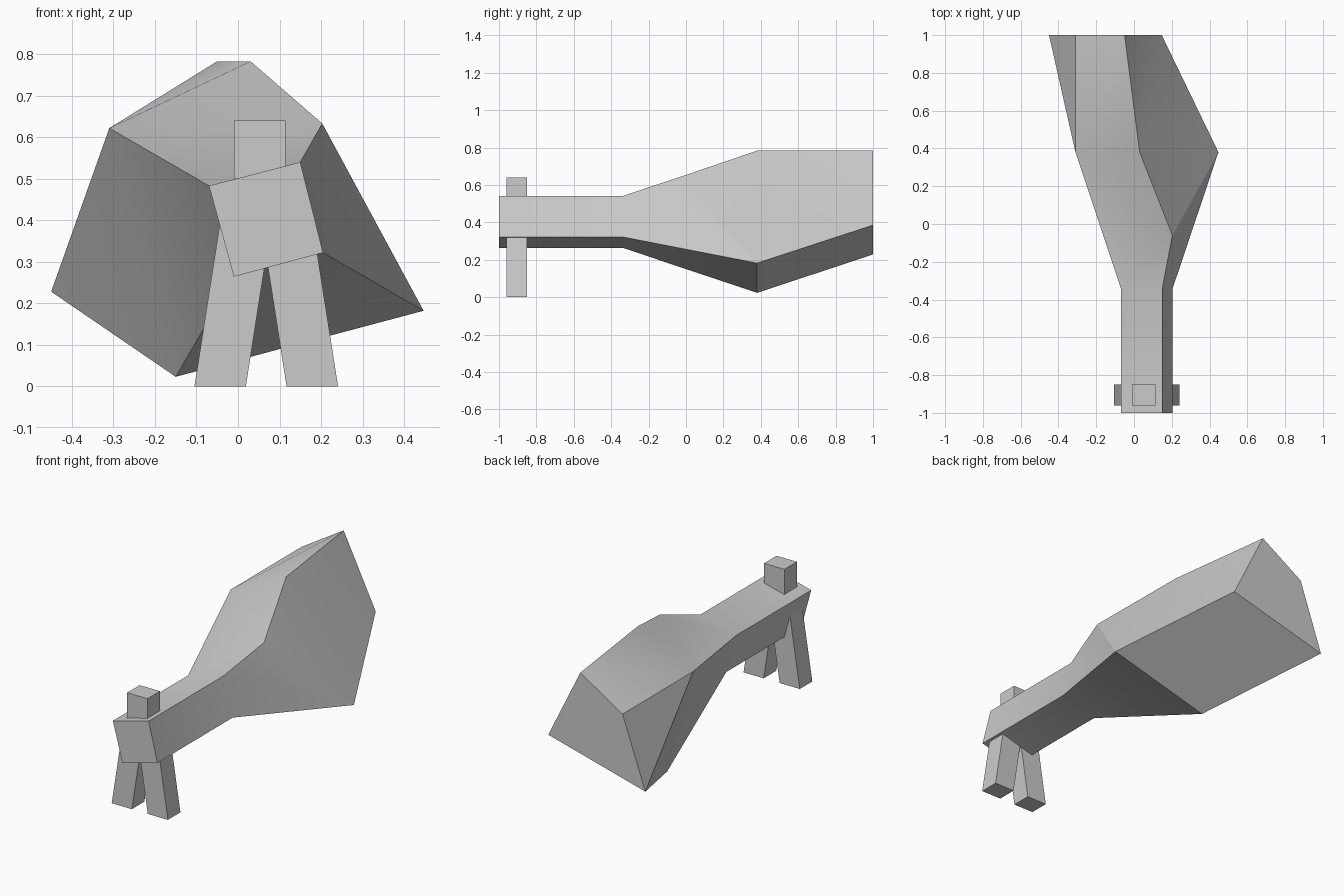
import bpy
import bmesh
import math

cube = bpy.data.objects.get("Cube")
if cube:
    bpy.data.objects.remove(cube, do_unlink=True)

# Single plain grey for the whole model
GREY = (0.6, 0.6, 0.6, 1.0)
grey = bpy.data.materials.new("plain_grey")
grey.use_nodes = True
grey.diffuse_color = GREY
grey.node_tree.nodes["Principled BSDF"].inputs["Base Color"].default_value = GREY


def finish(name, bm):
    """Turn a bmesh into a shaded, coloured object."""
    bmesh.ops.recalc_face_normals(bm, faces=bm.faces)
    mesh = bpy.data.meshes.new(name)
    bm.to_mesh(mesh)
    bm.free()
    mesh.materials.append(grey)
    obj = bpy.data.objects.new(name, mesh)
    bpy.context.collection.objects.link(obj)
    bpy.ops.object.select_all(action='DESELECT')
    obj.select_set(True)
    bpy.context.view_layer.objects.active = obj
    bpy.ops.object.shade_smooth_by_angle(angle=math.radians(30))
    return obj


def ring(bm, y, corners):
    return [bm.verts.new((x, y, z)) for x, z in corners]


def prism(name, y0, y1, corners):
    """Extrude a front outline from y0 to y1."""
    bm = bmesh.new()
    a, b = ring(bm, y0, corners), ring(bm, y1, corners)
    bm.faces.new(a)
    bm.faces.new(b)
    for i in range(len(a)):
        j = (i + 1) % len(a)
        bm.faces.new((a[i], a[j], b[j], b[i]))
    return finish(name, bm)


# Body: tilted square neck flaring into a twisted rear block
# Corner order: upper right, lower right, lower left, upper left
bm = bmesh.new()
neck = [(0.15, 0.54), (0.205, 0.322), (-0.01, 0.264), (-0.07, 0.483)]
front = ring(bm, -1.0, neck)
ur, lr, ll, ul = waist = ring(bm, -0.34, neck)
ur2, lr2, ll2, ul2 = ring(bm, 0.38, [(0.03, 0.783), (0.447, 0.182), (-0.15, 0.023), (-0.31, 0.622)])
ur3, lr3, ll3, ul3 = ring(bm, 1.0, [(-0.05, 0.783), (0.147, 0.385), (-0.45, 0.228), (-0.31, 0.622)])
shoulder = bm.verts.new((0.203, -0.06, 0.633))

bm.faces.new(front)
for i in range(4):
    j = (i + 1) % 4
    bm.faces.new((front[i], front[j], waist[j], waist[i]))

for corners in (
    # Flare between neck and rear block
    (ul, ur, shoulder, ul2), (ur, lr, lr2, shoulder),
    (lr, ll, ll2, lr2), (ll, ul, ul2, ll2),
    (ul2, shoulder, ur2), (shoulder, lr2, ur2),
    # Twisted rear block
    (ul2, ur2, ur3), (ul2, ur3, ul3),
    (ur2, lr2, lr3), (ur2, lr3, ur3),
    (lr2, ll2, lr3), (ll2, ll3, lr3),
    (ll2, ul2, ll3), (ul2, ul3, ll3),
    (ur3, lr3, ll3, ul3),
):
    bm.faces.new(corners)
finish("body", bm)

# Head block on top of the neck
prism("head", -0.96, -0.85, [(-0.01, 0.5), (0.115, 0.5), (0.115, 0.64), (-0.01, 0.64)])

# Two legs leaning towards each other, mirrored about the neck centre
CENTRE = 0.068
for name, side in (("left_leg", 1), ("right_leg", -1)):
    outline = [(0.049, 0), (0.173, 0), (0.112, 0.39), (-0.012, 0.39)]
    prism(name, -0.96, -0.85, [(CENTRE + side * x, z) for x, z in outline])
